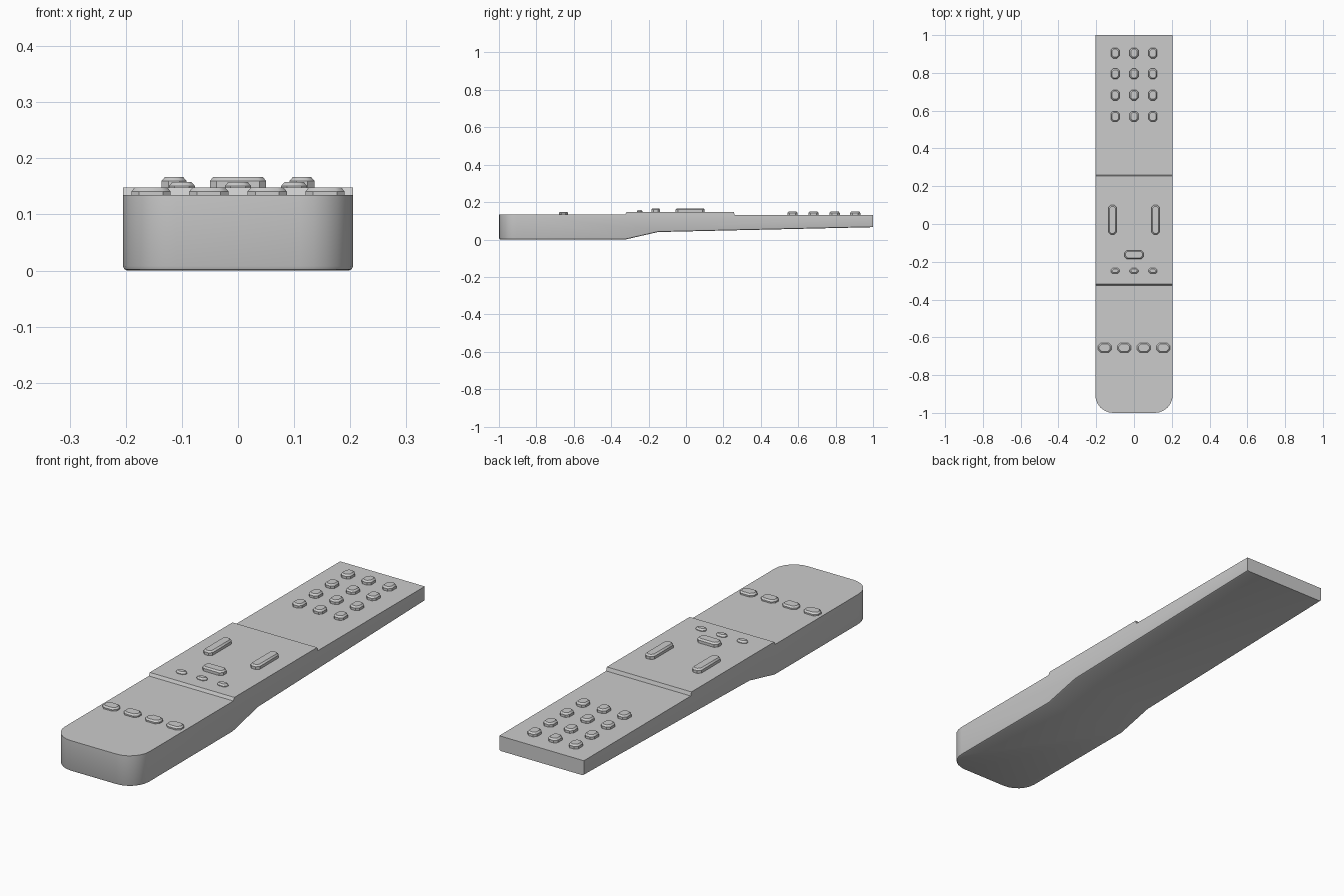
import bpy, bmesh

if "Cube" in bpy.data.objects:
    bpy.data.objects.remove(bpy.data.objects["Cube"])

W = 0.205  # half width of the body


def finish(name, bm, angle=0.6):
    bmesh.ops.recalc_face_normals(bm, faces=bm.faces)
    mesh = bpy.data.meshes.new(name)
    bm.to_mesh(mesh)
    bm.free()
    ob = bpy.data.objects.new(name, mesh)
    bpy.context.collection.objects.link(ob)
    bpy.ops.object.select_all(action='DESELECT')
    ob.select_set(True)
    bpy.context.view_layer.objects.active = ob
    bpy.ops.object.shade_smooth_by_angle(angle=angle)
    return ob


def add_button(bm, x, y, w, d, z0, z1, cut):
    """Octagonal key with a chamfered top."""
    rings = []
    for z, inset in ((z0, 0), (z1 - 0.007, 0), (z1, 0.006)):
        a, b, c = w / 2 - inset, d / 2 - inset, cut * (1 - inset * 30)
        pts = [(a, c - b), (a, b - c), (a - c, b), (c - a, b),
               (-a, b - c), (-a, c - b), (c - a, -b), (a - c, -b)]
        rings.append([bm.verts.new((x + px, y + py, z)) for px, py in pts])
    for lo, hi in zip(rings, rings[1:]):
        for i in range(8):
            j = (i + 1) % 8
            bm.faces.new((lo[i], lo[j], hi[j], hi[i]))
    bm.faces.new(rings[-1])
    bm.faces.new(rings[0][::-1])


def buttons(name, spots, w, d, z0, z1, cut=0.012):
    bm = bmesh.new()
    for x, y in spots:
        add_button(bm, x, y, w, d, z0, z1, cut)
    return finish(name, bm)


# body: side profile (y, z) extruded across the width
profile = [(-1, 0.003), (-0.325, 0.003), (-0.15, 0.04), (1, 0.066),
           (1, 0.131), (0.26, 0.132), (0.255, 0.148), (-0.318, 0.148),
           (-0.325, 0.135), (-1, 0.135)]
bm = bmesh.new()
face = bm.faces.new([bm.verts.new((-W, y, z - 0.003 if z < 0.01 else z)) for y, z in profile])
ext = bmesh.ops.extrude_face_region(bm, geom=[face])
bmesh.ops.translate(bm, vec=(2 * W, 0, 0),
                    verts=[v for v in ext['geom'] if isinstance(v, bmesh.types.BMVert)])
bmesh.ops.recalc_face_normals(bm, faces=bm.faces)

# rounded corners of the handle end
corners = [e for e in bm.edges if all(v.co.y < -0.99 for v in e.verts)
           and abs(e.verts[0].co.z - e.verts[1].co.z) > 0.1]
bmesh.ops.bevel(bm, geom=corners, offset=0.095, segments=6, profile=0.5, affect='EDGES')
bm.normal_update()

# small rounding along the underside
under = []
for e in bm.edges:
    ns = sorted((f.normal for f in e.link_faces), key=lambda n: n.z)
    if ns[0].z < -0.5 and abs(ns[1].z) < 0.1 and ns[1].y < 0.9:
        under.append(e)
bmesh.ops.bevel(bm, geom=under, offset=0.008, segments=2, profile=0.5, affect='EDGES')
finish("remote_body", bm)

# keys
buttons("number_keys", [(x, y) for x in (-0.1, 0, 0.1) for y in (0.905, 0.795, 0.682, 0.569)],
        0.046, 0.055, 0.125, 0.149)
buttons("rocker_keys", [(-0.114, 0.022), (0.114, 0.022)], 0.044, 0.155, 0.14, 0.167)
buttons("centre_key", [(0, -0.162)], 0.1, 0.046, 0.14, 0.167)
buttons("small_keys", [(x, -0.248) for x in (-0.1, 0, 0.1)], 0.046, 0.03, 0.14, 0.158, 0.01)
buttons("bottom_keys", [(x, -0.655) for x in (-0.155, -0.052, 0.052, 0.155)],
        0.07, 0.05, 0.128, 0.148, 0.014)
